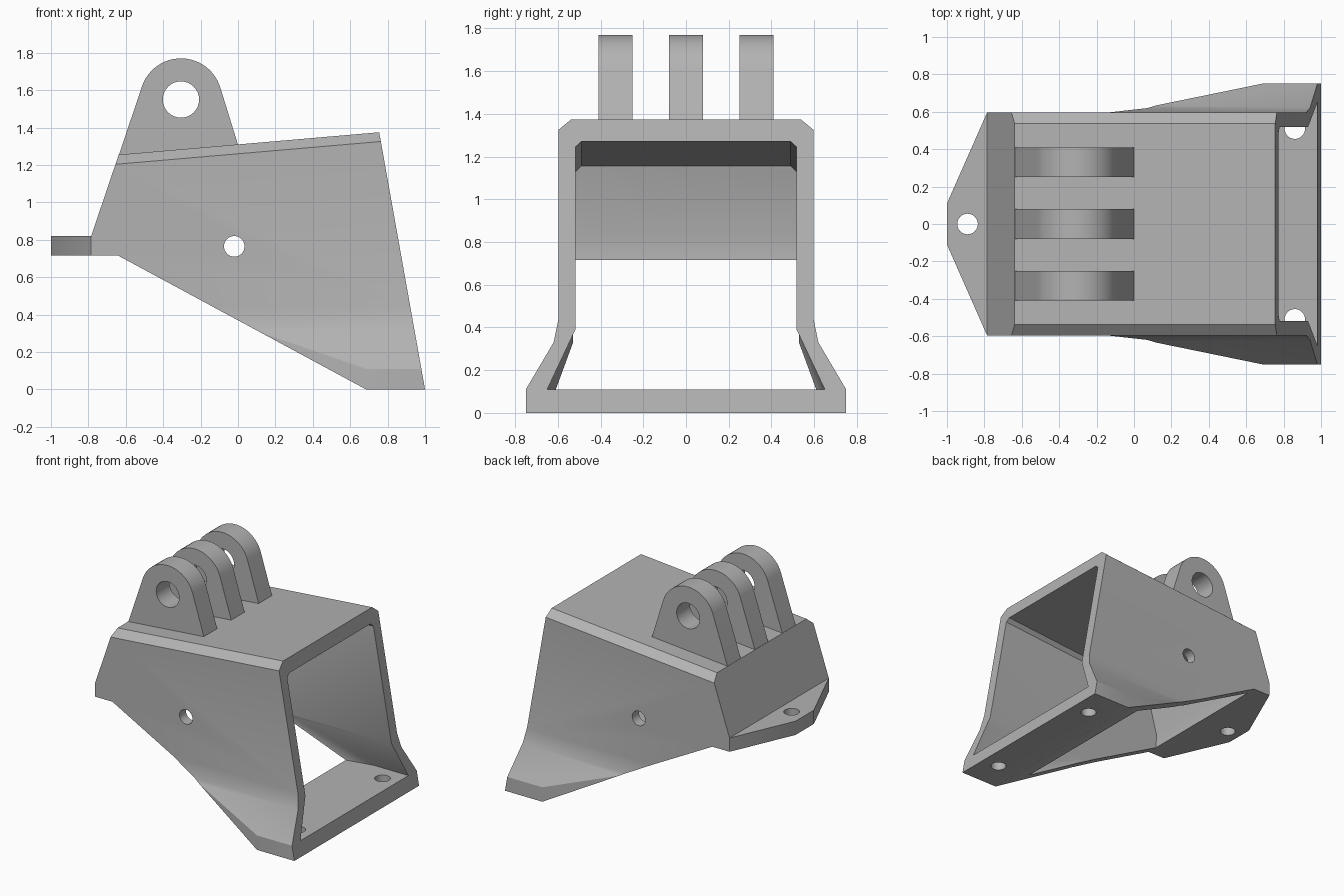
import bpy, math
from mathutils import Vector

cube = bpy.data.objects.get("Cube")
if cube:
    bpy.data.objects.remove(cube, do_unlink=True)

GREY = (0.45, 0.45, 0.45, 1)
mat = bpy.data.materials.new("plain grey")
mat.use_nodes = True
mat.diffuse_color = GREY
mat.node_tree.nodes["Principled BSDF"].inputs["Base Color"].default_value = GREY


def loft(name, ring_a, ring_b):
    """Closed solid between two matching rings of points."""
    n = len(ring_a)
    faces = [list(range(n)), list(range(n, 2 * n))[::-1]]
    faces += [[(i + 1) % n, i, n + i, n + (i + 1) % n] for i in range(n)]
    mesh = bpy.data.meshes.new(name)
    mesh.from_pydata([Vector(p) for p in ring_a + ring_b], [], faces)
    mesh.materials.append(mat)
    obj = bpy.data.objects.new(name, mesh)
    bpy.context.collection.objects.link(obj)
    select(obj)
    bpy.ops.object.mode_set(mode='EDIT')
    bpy.ops.mesh.select_all(action='SELECT')
    bpy.ops.mesh.normals_make_consistent(inside=False)
    bpy.ops.object.mode_set(mode='OBJECT')
    return obj


def select(obj):
    bpy.ops.object.select_all(action='DESELECT')
    obj.select_set(True)
    bpy.context.view_layer.objects.active = obj


def side_prism(name, pts, y0, y1):
    return loft(name, [(x, y0, z) for x, z in pts], [(x, y1, z) for x, z in pts])


def plan_prism(name, pts, z0, z1):
    return loft(name, [(x, y, z0) for x, y in pts], [(x, y, z1) for x, y in pts])


def circle(cx, cy, r, start=0, end=360, steps=32):
    return [(cx + r * math.cos(math.radians(start + (end - start) * i / steps)),
             cy + r * math.sin(math.radians(start + (end - start) * i / steps)))
            for i in range(steps + (end - start < 360))]


def boolean(obj, tool, operation):
    mod = obj.modifiers.new(operation.lower(), 'BOOLEAN')
    mod.operation, mod.solver, mod.object = operation, 'EXACT', tool
    select(obj)
    bpy.ops.object.modifier_apply(modifier=mod.name)
    bpy.data.objects.remove(tool, do_unlink=True)


def mirrored(half):
    return half + [(-y, z) for y, z in reversed(half)]


SLOPE = 0.086  # rise of the roof along x


def hood(name, profile, wall, roof, plan):
    """Solid bounded by a side profile, a flared section and a plan outline."""
    solid = side_prism(name, profile, -1, 1)
    rings = []
    for x in (-1.3, 1.3):
        top = [(y, z + SLOPE * x) for y, z in roof]
        rings.append([(x, y, z) for y, z in mirrored(wall + top)])
    boolean(solid, loft("section_tool", *rings), 'INTERSECT')
    outline = plan + [(x, -y) for x, y in reversed(plan)]
    boolean(solid, plan_prism("plan_tool", outline, -1, 2), 'INTERSECT')
    return solid


# Outer body with flared feet and chamfered roof edges
body = hood(
    "body_shell",
    [(-0.785, 0.715), (-0.64, 0.715), (0.685, 0), (1, 0), (0.755, 1.375),
     (-0.638, 1.255), (-0.785, 0.82)],
    [(0.75, -0.1), (0.75, 0.11), (0.62, 0.33), (0.597, 0.44)],
    [(0.597, 1.26), (0.537, 1.31)],
    [(-1.2, 0.62), (0.05, 0.62), (0.685, 0.75), (1.2, 0.75)])

# Hollow inside, open at the mouth and underneath
cavity = hood(
    "cavity",
    [(-0.64, 0.7), (-0.64, 0.4), (0.2, 0.11), (1.2, 0.11), (1.2, 1.5),
     (-0.53, 1.5), (-0.56, 1.155), (-0.65, 0.82)],
    [(0.65, 0), (0.65, 0.11), (0.518, 0.39)],
    [(0.518, 1.178), (0.49, 1.204)],
    [(-1.2, 0.53), (0.08, 0.53), (0.685, 0.65), (1.2, 0.65)])
boolean(body, cavity, 'DIFFERENCE')

# Rear mounting tab
tab = plan_prism("rear_tab", [(-1, -0.11), (-0.785, -0.597), (-0.72, -0.597),
                              (-0.72, 0.597), (-0.785, 0.597), (-1, 0.11)], 0.715, 0.82)
boolean(tab, plan_prism("hole", circle(-0.89, 0, 0.055), 0.5, 1), 'DIFFERENCE')
boolean(body, tab, 'UNION')

# Screw holes in the side walls and the front sill
boolean(body, side_prism("hole", circle(-0.02, 0.765, 0.055), -1, 1), 'DIFFERENCE')
for y in (-0.51, 0.51):
    boolean(body, plan_prism("hole", circle(0.86, y, 0.055), -0.1, 0.2), 'DIFFERENCE')

# Three hinge lugs on the roof
lug_profile = [(-0.648, 1.22), (0.018, 1.25)] + circle(-0.305, 1.55, 0.22, 17, 161, 24)
lugs = []
for name, y in (("front_lug", -0.33), ("middle_lug", 0), ("back_lug", 0.33)):
    lug = side_prism(name, lug_profile, y - 0.08, y + 0.08)
    boolean(lug, side_prism("hole", circle(-0.305, 1.55, 0.097), -1, 1), 'DIFFERENCE')
    lugs.append(lug)

for obj in [body] + lugs:
    select(obj)
    bpy.ops.object.shade_smooth_by_angle(angle=math.radians(30))
